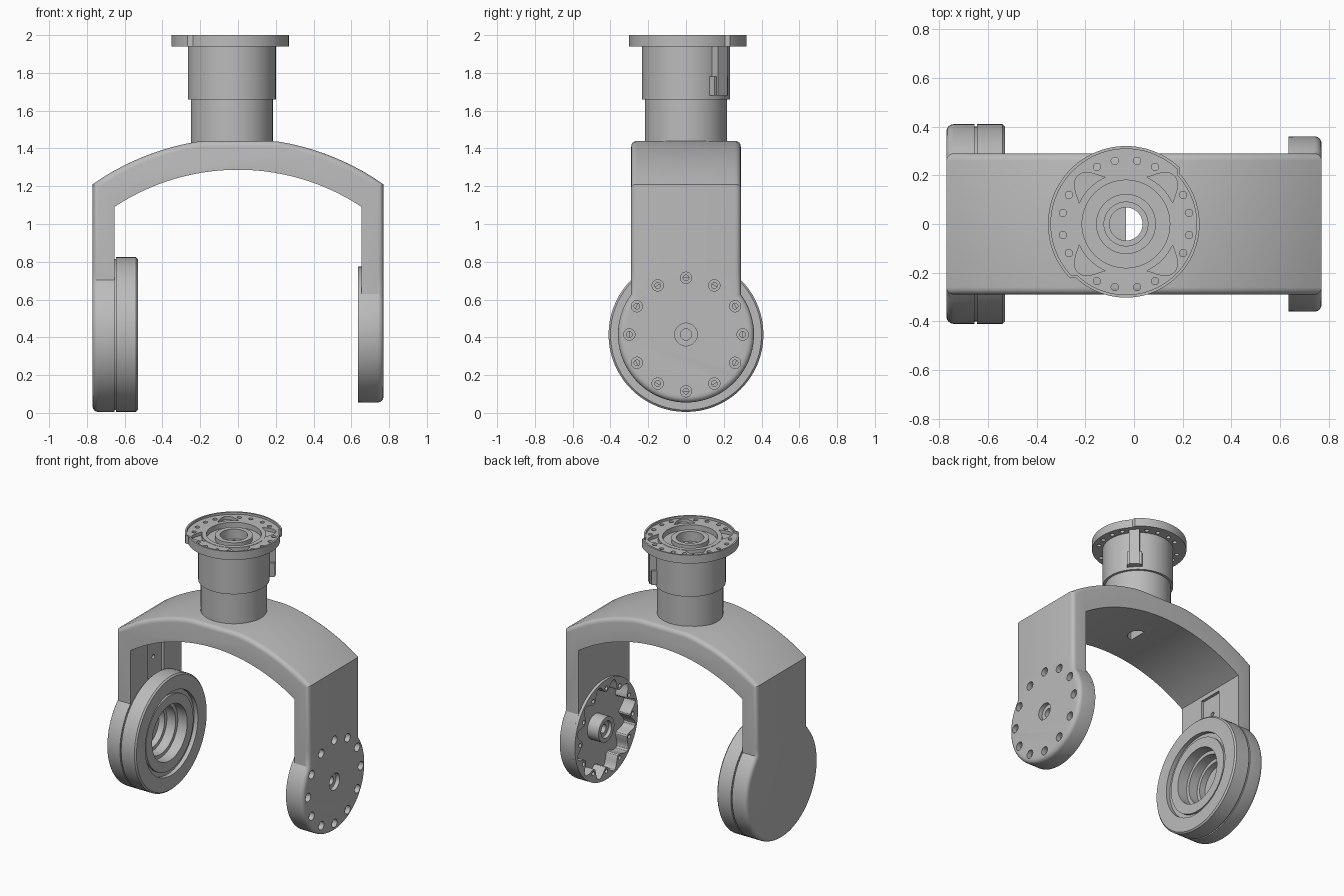
import bpy, bmesh, math
from math import sin, cos, pi, sqrt, asin, radians

if "Cube" in bpy.data.objects:
    bpy.data.objects.remove(bpy.data.objects["Cube"])

grey = bpy.data.materials.new("plain grey")
grey.diffuse_color = (0.5, 0.5, 0.5, 1)
grey.use_nodes = True
grey.node_tree.nodes["Principled BSDF"].inputs["Base Color"].default_value = grey.diffuse_color
AXES = {'x': lambda u, v, h: (h, u, v), 'y': lambda u, v, h: (u, h, v), 'z': lambda u, v, h: (u, v, h)}


def finish(name, bm):
    bmesh.ops.recalc_face_normals(bm, faces=bm.faces)
    me = bpy.data.meshes.new(name)
    bm.to_mesh(me)
    bm.free()
    me.materials.append(grey)
    ob = bpy.data.objects.new(name, me)
    bpy.context.collection.objects.link(ob)
    return ob


def prism(name, pts, lo, hi, axis, width=0, count=0, ends=(0, 1)):
    """Extrude a 2D outline; round the first `count` outline edges at the chosen ends."""
    bm = bmesh.new()
    f, n = AXES[axis], len(pts)
    rings = [[bm.verts.new(f(u, v, h)) for u, v in pts] for h in (lo, hi)]
    for r in rings:
        bm.faces.new(r)
    for i in range(n):
        j = (i + 1) % n
        bm.faces.new((rings[0][i], rings[0][j], rings[1][j], rings[1][i]))
    if width:
        edges = [bm.edges.get((rings[e][i], rings[e][i + 1])) for e in ends for i in range(count)]
        bmesh.ops.recalc_face_normals(bm, faces=bm.faces)
        bmesh.ops.bevel(bm, geom=edges, offset=width, segments=4, profile=0.5, affect='EDGES', clamp_overlap=False)
    return finish(name, bm)


def lathe(name, profile, axis, cu, cv, seg=72):
    """Turn a closed (radius, height) outline into a ring."""
    bm = bmesh.new()
    f = AXES[axis]
    rings = [[bm.verts.new(f(cu + r * cos(2 * pi * k / seg), cv + r * sin(2 * pi * k / seg), h))
              for r, h in profile] for k in range(seg)]
    m = len(profile)
    for k in range(seg):
        a, b = rings[k], rings[(k + 1) % seg]
        for i in range(m):
            j = (i + 1) % m
            bm.faces.new((a[i], a[j], b[j], b[i]))
    return finish(name, bm)


def polar(radius, cu=0, cv=0, seg=64):
    fn = radius if callable(radius) else lambda t: radius
    return [(cu + fn(t) * cos(t), cv + fn(t) * sin(t)) for t in (2 * pi * (k + 0.5) / seg for k in range(seg))]


def cut(ob, cutter, keep=False):
    mod = ob.modifiers.new("cut", 'BOOLEAN')
    mod.operation, mod.solver, mod.object = 'DIFFERENCE', 'EXACT', cutter
    bpy.context.view_layer.objects.active = ob
    bpy.ops.object.modifier_apply(modifier=mod.name)
    if not keep:
        bpy.data.objects.remove(cutter)


def bore(ob, r, cu, cv, lo, hi, axis, seg=24):
    cut(ob, prism("cutter", polar(r, cu, cv, seg), lo, hi, axis))


def arc(half, end_z, centre, top, n=28):
    """Points of an arch from -half to half."""
    rad = sqrt(half ** 2 + (end_z - centre) ** 2)
    xs = [-half + 2 * half * i / n for i in range(n + 1)]
    return [(x, min(top, centre + sqrt(rad ** 2 - x * x))) for x in xs]


JOIN, W, CZ, NX = 0.75, 0.29, 0.415, -0.033

# arched bridge with the upper parts of both arms
outer = [(-0.77, JOIN)] + arc(0.77, 1.21, 0.114, 1.44) + [(0.77, JOIN)]
inner = [(0.655, JOIN)] + arc(0.655, 1.09, 0.101, 1.29)[::-1] + [(-0.655, JOIN)]
bridge = prism("bridge", outer + inner, -W, W, 'y', 0.03, len(outer) - 1)
half_hole = [(NX + 0.068 * cos(t), 0.068 * sin(t)) for t in (-pi / 2 + pi * k / 20 for k in range(21))]
cut(bridge, prism("cutter", half_hole, 1.1, 1.6, 'z'))
# cable channel on the inside of the left arm
cut(bridge, prism("cutter", [(-0.09, 0.70), (0.09, 0.70), (0.09, 1.06), (-0.09, 1.06)], -0.675, -0.62, 'x'))
bore(bridge, 0.015, 0, 0.93, -0.71, -0.62, 'x')


# rounded lower ends of the arms
def keyhole(r):
    a0 = math.acos(W / r)
    steps = 56
    pts = [(r * cos(t), CZ + r * sin(t)) for t in (a0 - (pi + 2 * a0) * k / steps for k in range(steps + 1))]
    return [(W, JOIN)] + pts + [(-W, JOIN)]


left_pts, right_pts = keyhole(0.41), keyhole(0.36)
left_end = prism("left_arm_end", left_pts, -0.77, -0.655, 'x', 0.03, len(left_pts) - 1, (0,))
right_end = prism("right_arm_end", right_pts, 0.655, 0.77, 'x', 0.03, len(right_pts) - 1, (1,))
bore(left_end, 0.175, 0, CZ, -0.735, -0.6, 'x', 64)

# left bearing ring with stepped seat
lathe("left_bearing_ring", [(0.41, -0.54), (0.41, -0.645), (0.40, -0.645), (0.40, -0.656), (0.175, -0.656),
                            (0.175, -0.62), (0.20, -0.62), (0.20, -0.545), (0.27, -0.545), (0.27, -0.56),
                            (0.30, -0.56), (0.30, -0.53), (0.40, -0.53)], 'x', 0, CZ)
lathe("left_bearing_lip", [(0.175, -0.735), (0.15, -0.735), (0.15, -0.69), (0.175, -0.69)], 'x', 0, CZ)

# right arm: scalloped cavity, rim, hub and bolt holes
rim = prism("right_rim", polar(0.36, 0, CZ, 72), 0.635, 0.656, 'x')
scallop = prism("cutter", polar(lambda t: 0.305 - 0.035 * cos(12 * t), 0, CZ, 144), 0.6, 0.725, 'x')
cut(rim, scallop, keep=True)
cut(right_end, scallop)
for k in range(12):
    y, z = 0.3 * cos(k * pi / 6), CZ + 0.3 * sin(k * pi / 6)
    bore(right_end, 0.03, y, z, 0.735, 0.8, 'x')
    bore(right_end, 0.015, y, z, 0.6, 0.8, 'x', 16)
    bore(rim, 0.015, y, z, 0.6, 0.8, 'x', 16)
bore(right_end, 0.06, 0, CZ, 0.74, 0.8, 'x', 32)
bore(right_end, 0.03, 0, CZ, 0.6, 0.8, 'x', 32)
lathe("right_hub", [(0.09, 0.73), (0.09, 0.635), (0.06, 0.635), (0.06, 0.66), (0.03, 0.66), (0.03, 0.73)],
      'x', 0, CZ, 48)

# turned neck with stepped bore
lathe("neck", [(0.217, 1.42), (0.217, 1.66), (0.233, 1.66), (0.233, 1.95), (0.21, 1.95), (0.21, 1.987),
               (0.18, 1.987), (0.18, 1.95), (0.123, 1.95), (0.123, 1.98), (0.09, 1.98), (0.09, 1.91),
               (0.068, 1.91), (0.068, 1.42)], 'z', NX, 0)


# top flange: one diagonal half is slightly wider
def flange_r(t):
    return 0.32 if sin(t - pi / 4) > 0 else 0.302


def lobes(t):
    return 0.207 + 0.073 * max(0, -cos(4 * t)) ** 1.5


flange = prism("top_flange", polar(flange_r, NX, 0, 96), 1.94, 2.0, 'z')
cut(flange, prism("cutter", polar(lambda t: flange_r(t) - 0.012, NX, 0, 96), 1.985, 2.1, 'z'))
cut(flange, prism("cutter", polar(lobes, NX, 0, 144), 1.962, 2.1, 'z'))
bore(flange, 0.2, NX, 0, 1.9, 2.1, 'z', 72)
for q in range(4):
    for d in (-27, -10, 10, 27):
        t = radians(90 * q + d)
        bore(flange, 0.015, NX + 0.263 * cos(t), 0.263 * sin(t), 1.9, 2.1, 'z', 16)


# locating key on the diagonal side of the neck
def key(name, r, w, lo, hi):
    c = sqrt(0.5)
    pts = [(0.22, -w), (r, -w), (r, w), (0.22, w)]
    return prism(name, [(NX + c * (a - b), c * (a + b)) for a, b in pts], lo, hi, 'z')


key("neck_key", 0.275, 0.035, 1.68, 1.945)
key("neck_key_foot", 0.265, 0.05, 1.68, 1.78)

# smooth curved surfaces, keep edges crisp
bpy.ops.object.select_all(action='DESELECT')
for ob in bpy.context.scene.objects:
    ob.select_set(True)
    bpy.context.view_layer.objects.active = ob
bpy.ops.object.shade_smooth_by_angle(angle=radians(30))
